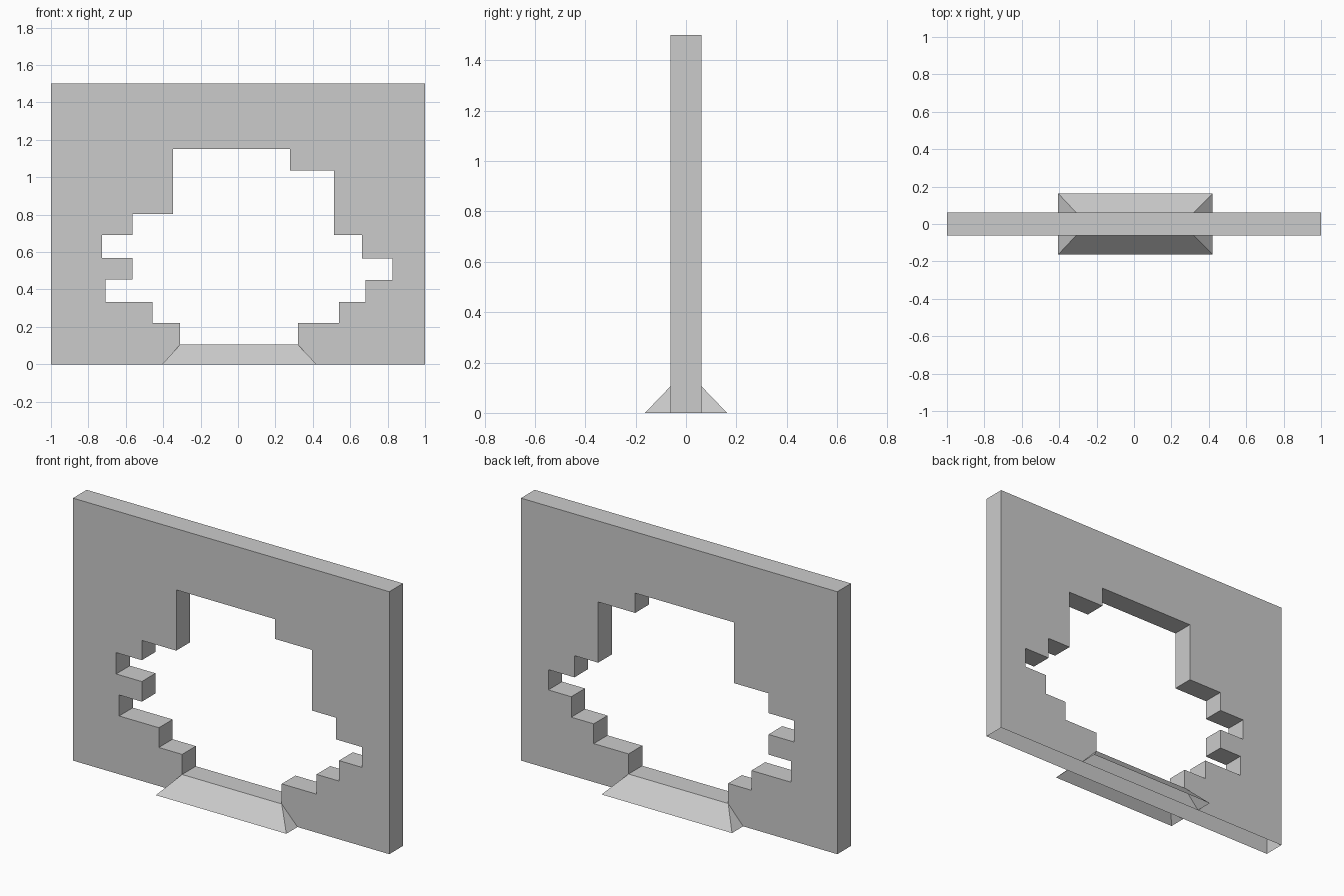
import bpy, bmesh
from mathutils import Vector

if "Cube" in bpy.data.objects:
    bpy.data.objects.remove(bpy.data.objects["Cube"])

T = 0.062          # half thickness of the wall
SILL = 0.105       # height of the bottom of the breach

# Stepped breach outline as (x, z at the upper end of that step), bottom to top
LEFT = [(-0.31, 0.22), (-0.457, 0.333), (-0.708, 0.453), (-0.565, 0.568),
        (-0.727, 0.69), (-0.565, 0.803), (-0.347, 1.15)]
RIGHT = [(0.32, 0.22), (0.54, 0.333), (0.682, 0.45), (0.827, 0.566),
         (0.662, 0.69), (0.512, 1.037), (0.278, 1.15)]


def stepped(side):
    pts, z = [], SILL
    for x, top in side:
        pts += [(x, z), (x, top)]
        z = top
    return pts


def finish(bm, name):
    me = bpy.data.meshes.new(name)
    bm.to_mesh(me)
    bm.free()
    ob = bpy.data.objects.new(name, me)
    bpy.context.collection.objects.link(ob)
    return ob


# Wall slab with the breach, open underneath
bm = bmesh.new()
edges = []
outer = [(-1, 0), (1, 0), (1, 1.5), (-1, 1.5)]
for loop in (outer, stepped(LEFT) + stepped(RIGHT)[::-1]):
    vs = [bm.verts.new((x, -T, z)) for x, z in loop]
    edges += [bm.edges.new((vs[i - 1], vs[i])) for i in range(len(vs))]
bmesh.ops.triangle_fill(bm, edges=edges, use_beauty=True, normal=(0, -1, 0))
ext = bmesh.ops.extrude_face_region(bm, geom=bm.faces[:], use_keep_orig=True)
bmesh.ops.translate(bm, vec=(0, 2 * T, 0),
                    verts=[g for g in ext["geom"] if isinstance(g, bmesh.types.BMVert)])
bmesh.ops.recalc_face_normals(bm, faces=bm.faces[:])
under = [f for f in bm.faces if all(v.co.z < 0.001 for v in f.verts)]
bmesh.ops.delete(bm, geom=under, context='FACES_ONLY')
finish(bm, "broken_wall")

# Sloped rubble aprons on both sides of the breach, open underneath
for name, s in (("front_apron", -1), ("back_apron", 1)):
    bm = bmesh.new()
    a, b, c, d, e, f = [bm.verts.new(p) for p in (
        (-0.405, s * 0.163, 0), (0.42, s * 0.163, 0),
        (0.32, s * T, SILL), (-0.31, s * T, SILL),
        (-0.405, s * T, 0), (0.42, s * T, 0))]
    for face, out in (((a, b, c, d), (0, s, 1)), ((a, d, e), (-1, 0, 1)),
                      ((b, f, c), (1, 0, 1))):
        fc = bm.faces.new(face)
        fc.normal_update()
        if fc.normal.dot(Vector(out)) < 0:
            fc.normal_flip()
    finish(bm, name)
